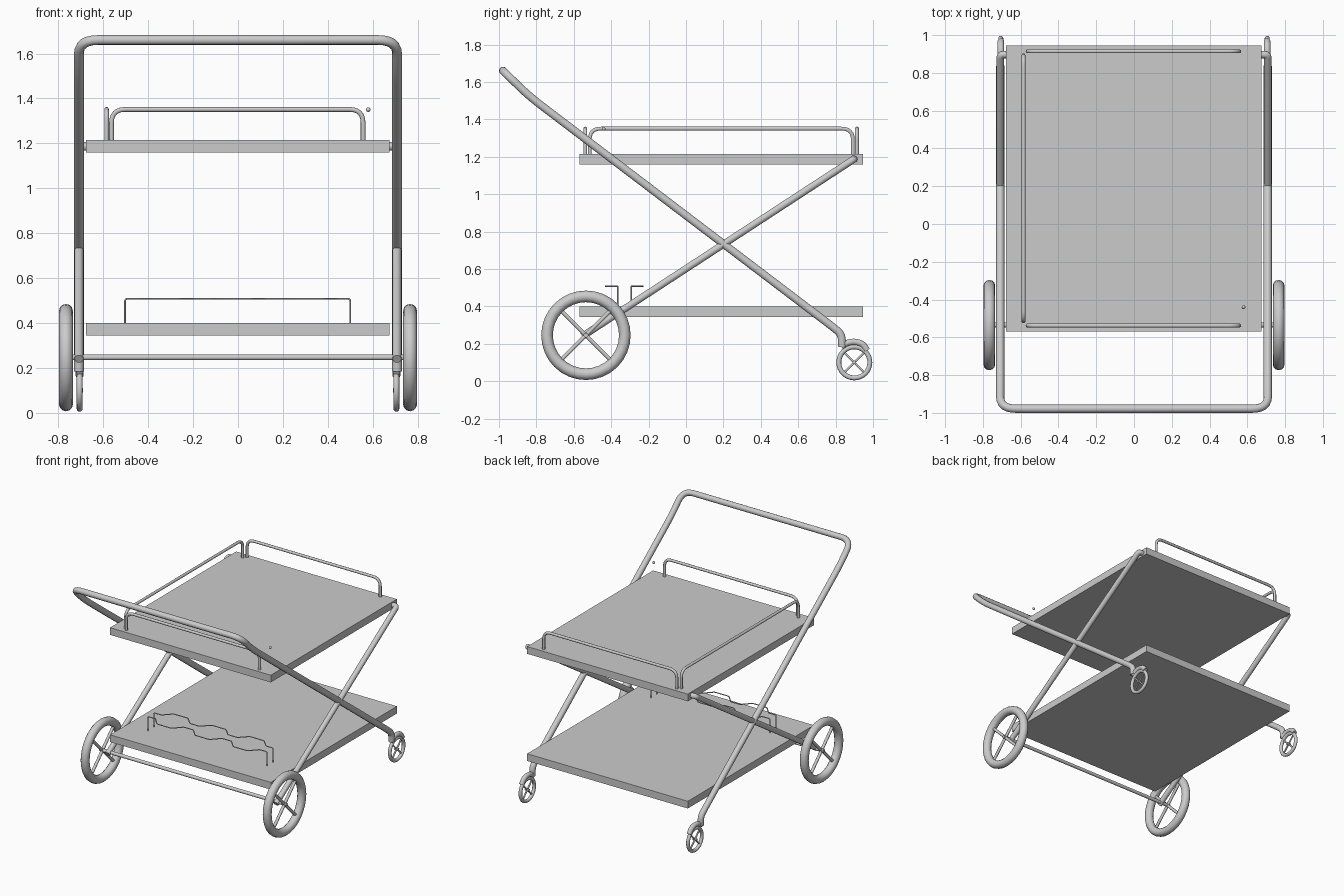
import bpy, math
from mathutils import Vector

if "Cube" in bpy.data.objects:
    bpy.data.objects.remove(bpy.data.objects["Cube"])


def fillet(pts, rad, n=6):
    """Round the inner corners of a polyline."""
    pts = [Vector(p) for p in pts]
    out = [pts[0]]
    for a, b, c in zip(pts, pts[1:], pts[2:]):
        d = min(rad, (a - b).length * 0.49, (c - b).length * 0.49)
        p, q = b + (a - b).normalized() * d, b + (c - b).normalized() * d
        for i in range(n + 1):
            t = i / n
            out.append(p * (1 - t) ** 2 + b * 2 * t * (1 - t) + q * t * t)
    return out + [pts[-1]]


def tube(name, pts, r, rad=0.0, res=3):
    """Round bar along a path, optionally with rounded corners."""
    pts = fillet(pts, rad) if rad else [Vector(p) for p in pts]
    cu = bpy.data.curves.new(name, 'CURVE')
    cu.dimensions = '3D'
    cu.bevel_depth = r
    cu.bevel_resolution = res
    cu.use_fill_caps = True
    sp = cu.splines.new('POLY')
    sp.points.add(len(pts) - 1)
    for s, p in zip(sp.points, pts):
        s.co = (*p, 1)
    ob = bpy.data.objects.new(name, cu)
    bpy.context.collection.objects.link(ob)
    return ob


def box(name, lo, hi):
    lo, hi = Vector(lo), Vector(hi)
    bpy.ops.mesh.primitive_cube_add(size=1, location=(lo + hi) / 2)
    ob = bpy.context.object
    ob.name = name
    ob.scale = hi - lo


def wheel(name, x, y, z, major, minor, spoke):
    """Tyre ring with two crossed spokes and a hub."""
    bpy.ops.mesh.primitive_torus_add(location=(x, y, z), rotation=(0, math.pi / 2, 0),
                                     major_radius=major, minor_radius=minor,
                                     major_segments=32, minor_segments=12)
    bpy.context.object.name = name + "_tyre"
    bpy.ops.object.shade_smooth()
    d = major * math.sqrt(0.5)
    for k in (1, -1):
        tube(name + "_spoke", [(x, y - d, z - k * d), (x, y + d, z + k * d)], spoke)


# Trays
box("upper_tray", (-0.677, -0.57, 1.16), (0.675, 0.945, 1.215))
box("lower_tray", (-0.677, -0.57, 0.345), (0.675, 0.945, 0.40))

# Push handle running down both sides to the casters
X = 0.708
side = [(0.835, 0.185), (0.832, 0.252), (0.783, 0.292), (-0.84, 1.525), (-0.978, 1.66)]
right = [(X, y, z) for y, z in side]
left = [(-X, y, z) for y, z in reversed(side)]
tube("handle_frame", right + left, 0.022, 0.085)

# Crossing legs, bent inward to the upper tray
for s, n in ((-1, "left"), (1, "right")):
    tube(n + "_cross_leg", [(s * X, -0.555, 0.24), (s * X, 0.897, 1.187), (s * 0.67, 0.897, 1.187)],
         0.02, 0.02)
    # Large front wheel
    wheel(n + "_front_wheel", s * 0.766, -0.535, 0.246, 0.208, 0.031, 0.011)
    # Rear caster with curved hood
    wheel(n + "_caster", s * 0.705, 0.9, 0.101, 0.083, 0.013, 0.006)
    tube(n + "_caster_hood", [(s * 0.705, 0.83, 0.185), (s * 0.705, 0.865, 0.208),
                              (s * 0.705, 0.905, 0.212), (s * 0.705, 0.945, 0.2),
                              (s * 0.705, 0.968, 0.165)], 0.018, 0.02)
    # Fork arms to the caster hub
    tube(n + "_caster_pin", [(s * 0.705 - 0.015, 0.9, 0.101), (s * 0.705 + 0.015, 0.9, 0.101)], 0.01)

# Front axle
tube("front_axle", [(-0.785, -0.535, 0.247), (0.785, -0.535, 0.247)], 0.013)

# Upper tray rails at front, back and left
for n, y in (("front", -0.538), ("back", 0.914)):
    tube(n + "_rail", [(-0.563, y, 1.2), (-0.563, y, 1.351), (0.557, y, 1.351), (0.557, y, 1.2)],
         0.0105, 0.06)
tube("left_rail", [(-0.585, -0.515, 1.2), (-0.585, -0.515, 1.351), (-0.585, 0.892, 1.351),
                   (-0.585, 0.892, 1.2)], 0.0105, 0.06)

# Small loose stud on the right side
bpy.ops.mesh.primitive_uv_sphere_add(segments=12, ring_count=8, radius=0.01, location=(0.58, -0.44, 1.35))
bpy.context.object.name = "rail_stud"
bpy.ops.object.shade_smooth()

# Bottle rack: two mirrored wavy wires on the lower tray
for y0, y1, n in ((-0.365, -0.43, "near"), (-0.292, -0.23, "far")):
    pts = [(-0.503, y0, 0.4), (-0.503, y0, 0.508)]
    for i in range(3):
        c = (i - 1) * 0.32
        pts += [(c + dx, y, 0.508) for dx, y in ((-0.12, y0), (-0.06, y1), (0.06, y1), (0.12, y0))]
    pts += [(0.5, y0, 0.508), (0.5, y0, 0.4)]
    tube(n + "_bottle_wire", pts, 0.004, 0.012, 1)
